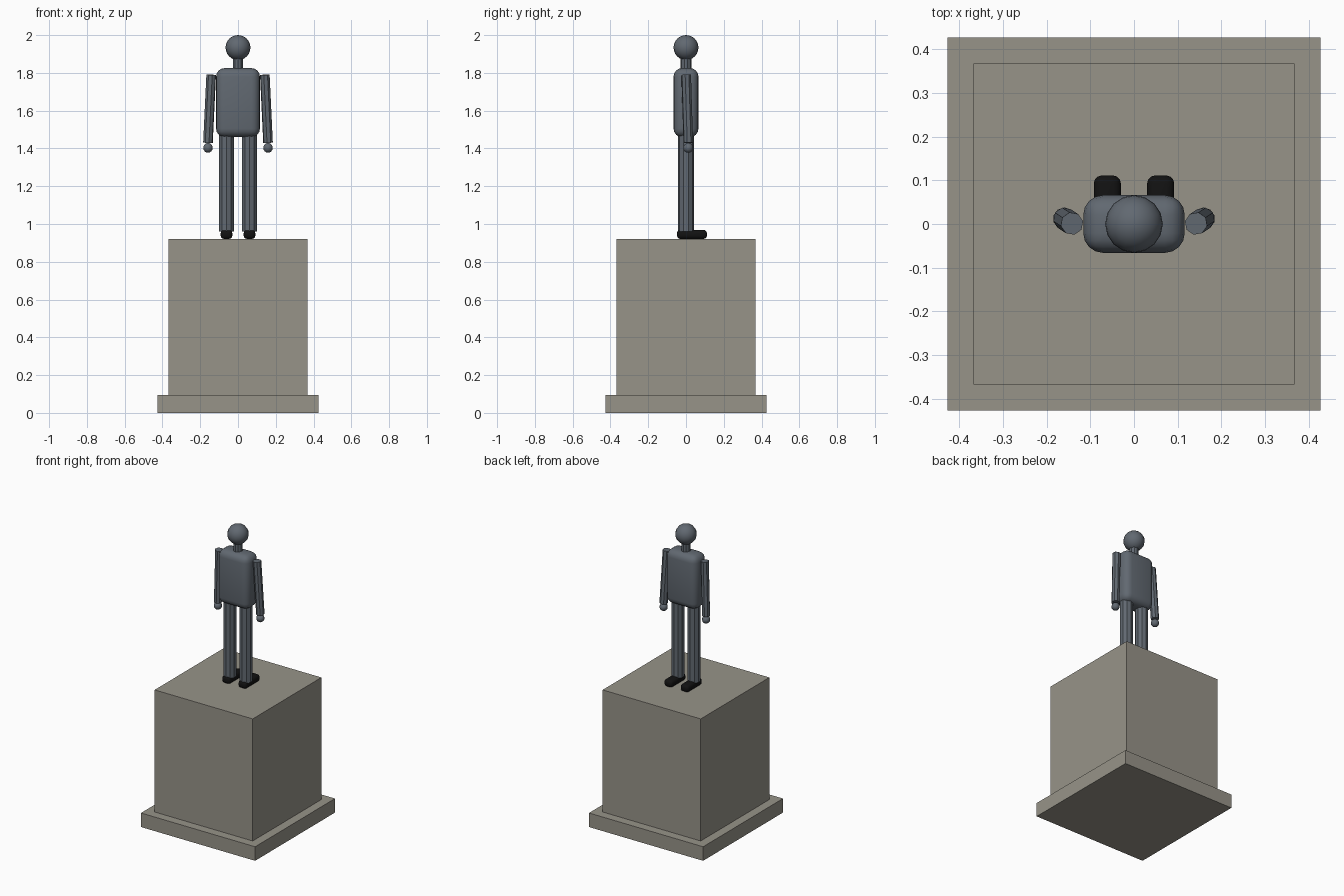
import bpy
import math
from mathutils import Vector

cube = bpy.data.objects.get("Cube")
if cube:
    bpy.data.objects.remove(cube, do_unlink=True)


def material(name, rgb):
    m = bpy.data.materials.new(name)
    m.use_nodes = True
    m.diffuse_color = (*rgb, 1)
    m.node_tree.nodes["Principled BSDF"].inputs["Base Color"].default_value = (*rgb, 1)
    return m


stone = material("warm grey stone", (0.31, 0.295, 0.25))
bronze = material("slate grey", (0.12, 0.14, 0.165))
black = material("black", (0.006, 0.006, 0.006))


def finish(name, mat, smooth=None):
    ob = bpy.context.object
    ob.name = name
    ob.data.materials.append(mat)
    if smooth:
        bpy.ops.object.shade_smooth_by_angle(angle=math.radians(smooth))
    return ob


def box(name, mat, low, high, bevel=0, segments=3):
    low, high = Vector(low), Vector(high)
    bpy.ops.mesh.primitive_cube_add(size=1, location=(low + high) / 2)
    ob = bpy.context.object
    ob.scale = high - low
    bpy.ops.object.transform_apply(location=False, rotation=False, scale=True)
    if bevel:
        mod = ob.modifiers.new("Rounding", "BEVEL")
        mod.width, mod.segments = bevel, segments
        bpy.ops.object.modifier_apply(modifier=mod.name)
    return finish(name, mat, 40 if bevel else None)


def rod(name, mat, start, end, radius, sides):
    start, end = Vector(start), Vector(end)
    axis = end - start
    bpy.ops.mesh.primitive_cylinder_add(vertices=sides, radius=radius, depth=axis.length,
                                        location=(start + end) / 2)
    bpy.context.object.rotation_euler = axis.to_track_quat("Z", "Y").to_euler()
    return finish(name, mat)


def ball(name, mat, centre, radius, segments, rings):
    bpy.ops.mesh.primitive_uv_sphere_add(segments=segments, ring_count=rings,
                                         radius=radius, location=centre)
    return finish(name, mat, 50)


# Pedestal
box("pedestal_base", stone, (-0.427, -0.427, 0), (0.427, 0.427, 0.095))
box("pedestal_block", stone, (-0.367, -0.367, 0.095), (0.367, 0.367, 0.921))

# Body and head
box("torso", bronze, (-0.116, -0.066, 1.46), (0.116, 0.066, 1.825), 0.045, 4)
rod("neck", bronze, (0, 0, 1.81), (0, 0, 1.885), 0.029, 10)
ball("head", bronze, (0, 0, 1.934), 0.066, 16, 12)

# Limbs, mirrored left and right; the figure faces the back
for side, s in (("left", 1), ("right", -1)):
    box(side + "_shoe", black, (s * 0.061 - 0.031, -0.048, 0.921),
        (s * 0.061 + 0.031, 0.111, 0.969), 0.018, 3)
    rod(side + "_leg", bronze, (s * 0.061, 0, 0.96), (s * 0.061, 0, 1.48), 0.042, 10)
    rod(side + "_arm", bronze, (s * 0.142, 0.001, 1.79), (s * 0.159, 0.012, 1.43), 0.026, 8)
    ball(side + "_hand", bronze, (s * 0.159, 0.012, 1.403), 0.026, 10, 8)
